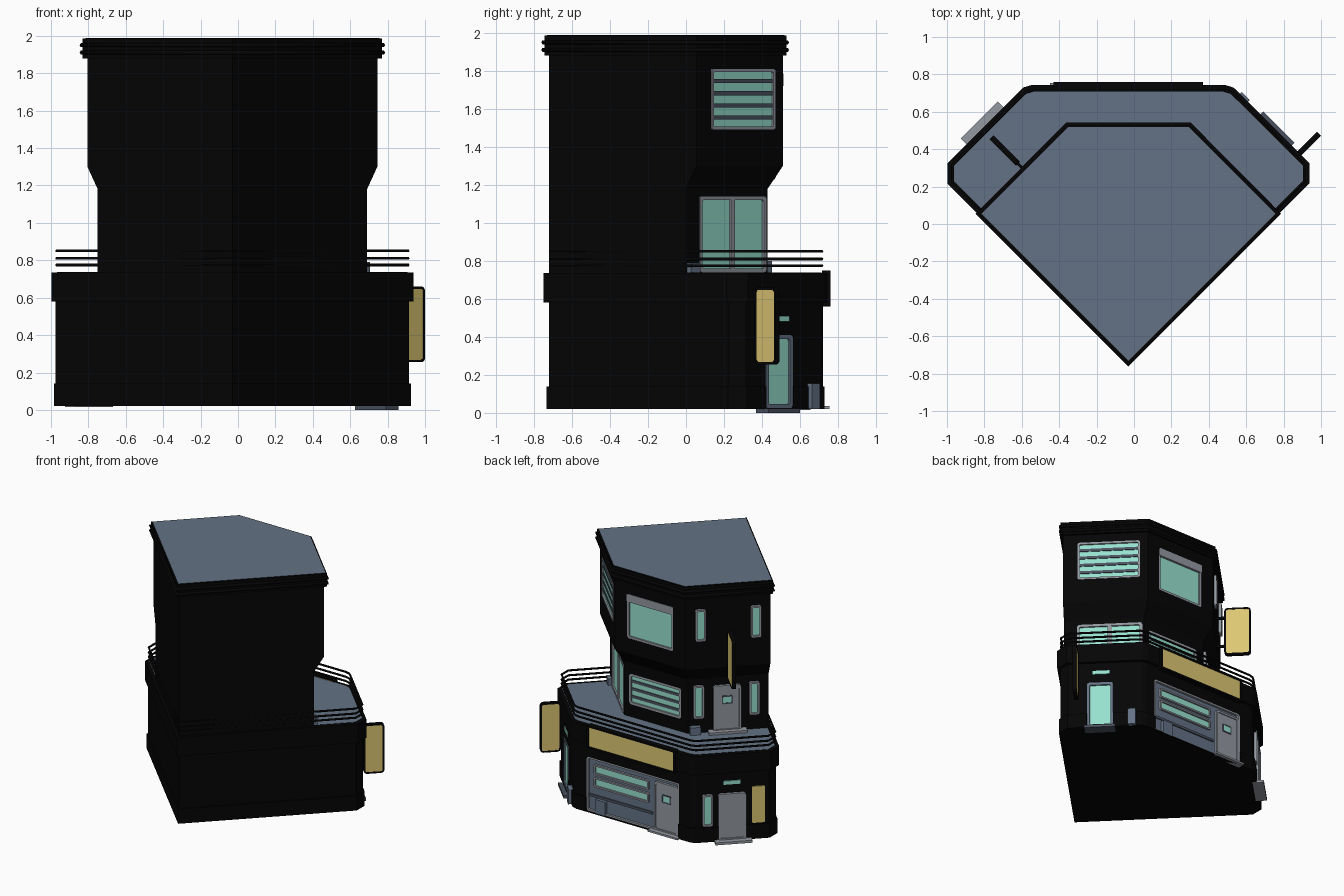
import bpy, bmesh, math
from mathutils import Matrix, Vector

if "Cube" in bpy.data.objects:
    bpy.data.objects.remove(bpy.data.objects["Cube"])

def material(name, rgb):
    m = bpy.data.materials.new(name)
    m.diffuse_color = (*rgb, 1)
    m.use_nodes = True
    m.node_tree.nodes["Principled BSDF"].inputs["Base Color"].default_value = m.diffuse_color
    return m

BLACK = material("black_wall", (.0015, .0015, .0015))
SLATE = material("slate", (.125, .168, .235))
DARK = material("dark_slate", (.07, .085, .115))
GRAY = material("gray_metal", (.29, .31, .35))
GLASS = material("pale_green_glass", (.31, .75, .62))
YELLOW = material("yellow_sign", (.72, .57, .17))
CX, S = -.03, math.sqrt(2)          # symmetry axis of the building

def finish(name, bm, *mats):
    bmesh.ops.recalc_face_normals(bm, faces=bm.faces)
    me = bpy.data.meshes.new(name)
    bm.to_mesh(me)
    bm.free()
    for m in mats:
        me.materials.append(m)
    ob = bpy.data.objects.new(name, me)
    bpy.context.collection.objects.link(ob)
    return ob

def mirrored(half):
    """Half outline from the front corner to the back, mirrored about CX."""
    pts = half + [(-x, y) for x, y in reversed(half) if x > 0]
    return [(x + CX, y) for x, y in pts]

def ground(o):
    f, r, side, back = .72 + S*o, 1.262 + S*o, .945 + o, .72 + o
    c = r - back
    return mirrored([(0, -f), (side, side - f), (side, r - side),
                     (c + .03, back - .03), (c + .01, back - .012), (c - .03, back)])

def upper(o, r=.83, back=.51):
    f, r, back = .72 + S*o, r + S*o, back + o
    return mirrored([(0, -f), ((f + r)/2, (r - f)/2), (r - back, back)])

def loft(name, rings, top=BLACK):
    bm = bmesh.new()
    loops = [[bm.verts.new((x, y, z)) for x, y in p] for p, z in rings]
    n = len(loops[0])
    for a, b in zip(loops, loops[1:]):
        for i in range(n):
            bm.faces.new((a[i], a[(i+1) % n], b[(i+1) % n], b[i]))
    bm.faces.new(loops[0])
    bm.faces.new(loops[-1]).material_index = 1
    return finish(name, bm, BLACK, top)

def rail(name, pts, z, r):
    cu = bpy.data.curves.new(name, 'CURVE')
    cu.dimensions, cu.bevel_depth, cu.bevel_resolution = '3D', r, 1
    sp = cu.splines.new('POLY')
    sp.points.add(len(pts) - 1)
    for p, (x, y) in zip(sp.points, pts):
        p.co = (x, y, z, 1)
    sp.use_cyclic_u = True
    cu.materials.append(BLACK)
    bpy.context.collection.objects.link(bpy.data.objects.new(name, cu))

# Wall frames: local x runs right along the wall, y up, z outward
H = 1/S
FACES = {"right": (-H, H), "back": (-1, 0), "left": (-H, -H)}

def frame(face, d, sideways=False, t=0):
    tx, ty = FACES[face]
    n = Vector((ty, -tx, 0))
    tau = Vector((tx, ty, 0))
    org = Vector((CX, 0, 0)) + n*d + tau*t
    x = n if sideways else tau
    z = Vector((x.y, -x.x, 0))
    return Matrix(((x.x, 0, z.x, org.x), (x.y, 0, z.y, org.y), (0, 1, 0, 0), (0, 0, 0, 1)))

def rounded(x0, x1, y0, y1, r):
    pts = []
    for cx, cy, a0 in ((x1-r, y1-r, 0), (x0+r, y1-r, 90), (x0+r, y0+r, 180), (x1-r, y0+r, 270)):
        for k in range(4 if r > 0 else 1):
            a = math.radians(a0 + 30*k)
            pts.append((cx + r*math.cos(a), cy + r*math.sin(a)))
    return pts

def plate(name, M, box, mat, z0=-.01, z1=.01, r=0.0):
    bm = bmesh.new()
    p = rounded(*box, r)
    a, b = [[bm.verts.new(M @ Vector((x, y, z))) for x, y in p] for z in (z0, z1)]
    for i in range(len(p)):
        j = (i + 1) % len(p)
        bm.faces.new((a[i], a[j], b[j], b[i]))
    bm.faces.new(a)
    bm.faces.new(b)
    return finish(name, bm, mat)

def recess(ob, M, box):
    """Cut a shallow opening: floor at local z = 0."""
    cut = plate("cutter", M, box, BLACK, 0, .2)
    cut.hide_render = True
    mod = ob.modifiers.new("recess", 'BOOLEAN')
    mod.operation, mod.solver, mod.object = 'DIFFERENCE', 'EXACT', cut
    me = bpy.data.meshes.new_from_object(ob.evaluated_get(bpy.context.evaluated_depsgraph_get()))
    ob.modifiers.clear()
    ob.data = me
    bpy.data.objects.remove(cut)

def ring(name, M, box, w, mat, z0=-.01, z1=.02, r=.015):
    bm = bmesh.new()
    x0, x1, y0, y1 = box
    o = rounded(*box, r)
    q = rounded(x0+w, x1-w, y0+w, y1-w, max(r*.6, .002))
    ls = [[bm.verts.new(M @ Vector((x, y, z))) for x, y in p]
          for p, z in ((o, z0), (o, z1), (q, z1), (q, z0))]
    for k in range(4):
        a, b = ls[k], ls[(k+1) % 4]
        for i in range(len(o)):
            j = (i + 1) % len(o)
            bm.faces.new((a[i], a[j], b[j], b[i]))
    return finish(name, bm, mat)

def window(name, M, box, w=.016, slats=0, mullion=False, trim=GRAY):
    x0, x1, y0, y1 = box
    ring(name + "_frame", M, box, w, trim)
    plate(name + "_glass", M, (x0+w*.8, x1-w*.8, y0+w*.8, y1-w*.8), GLASS, -.01, .008)
    for i in range(slats):
        y = y0 + (y1-y0)*(i+1)/(slats+1)
        plate(name + "_slat", M, (x0+w, x1-w, y-.011, y+.011), DARK, 0, .014)
    if mullion:
        m = (x0+x1)/2
        plate(name + "_mullion", M, (m-.016, m+.016, y0, y1), GRAY, 0, .018)

def door(name, M, box, peep=False):
    x0, x1, y0, y1 = box
    ring(name + "_frame", M, box, .016, GRAY, z1=.022, r=.02)
    plate(name + "_leaf", M, (x0+.014, x1-.014, y0+.01, y1-.014), GRAY, -.01, .014)
    if peep:
        m, y = (x0+x1)/2, y0 + (y1-y0)*.68
        ring(name + "_peephole_trim", M, (m-.042, m+.042, y-.034, y+.034), .01, DARK, 0, .019, .01)
        plate(name + "_peephole", M, (m-.034, m+.034, y-.026, y+.026), GLASS, 0, .017)

def blade(name, face, d0, d1, t, z0, z1, wall):
    M = frame(face, 0, True, t)
    ring(name + "_rim", M, (d0, d1, z0, z1), .013, BLACK, -.015, .015, .025)
    plate(name + "_panel", M, (d0+.011, d1-.011, z0+.011, z1-.011), YELLOW, -.013, .013, .012)
    for z in (z0 + .08, z1 - .08):
        plate(name + "_bracket", M, (wall, d0+.01, z-.01, z+.01), BLACK, -.008, .008)

# Main masses
base = loft("ground_floor", [(ground(.01), .02), (ground(.01), .14), (ground(0), .14), (ground(0), .58),
                             (ground(.022), .58), (ground(.022), .735)], BLACK)
loft("terrace_floor", [(ground(-.008), .72), (ground(-.008), .738)], SLATE)
block = loft("upper_floor", [(upper(0, .72, .43), .73), (upper(0, .72, .43), 1.18), (upper(0), 1.30),
                             (upper(0), 1.88), (upper(.018), 1.88), (upper(.018), 1.985)], BLACK)
loft("roof", [(upper(.008), 1.97), (upper(.008), 1.989)], SLATE)
for z in (.775, .81, .85):
    rail("terrace_rail", ground(-.005), z, .008)
for z in (1.91, 1.95):
    rail("roof_band", upper(.021), z, .012)

G, LO, UP = .892, .509, .587         # wall distances from the axis

# Back right wall
M = frame("right", UP - .015)
window("louvre_window", M, (-.40, .075, 1.49, 1.81), slats=4)
recess(block, M, (-.40, .075, 1.49, 1.81))
M = frame("right", LO - .015)
window("balcony_window", M, (-.41, .085, .74, 1.14), .02, mullion=True)
recess(block, M, (-.41, .085, .745, 1.14))
M = frame("right", LO)
plate("vent_box", M, (-.50, -.43, .735, .79), SLATE, 0, .03)
M = frame("right", G - .015)
window("right_door", M, (-.302, -.102, .025, .41), .022, trim=SLATE)
recess(base, M, (-.302, -.102, .025, .41))
M = frame("right", G)
plate("right_door_lamp", M, (-.26, -.13, .48, .51), GLASS, 0, .008)
plate("right_step", M, (-.32, -.085, 0, .022), DARK, -.05, .043)
plate("right_box", M, (.01, .07, .02, .155), SLATE, 0, .035, .008)
blade("lower_blade_sign", "right", .905, 1.062, -.38, .255, .66, .88)

# Back wall
M = frame("back", .487)
window("picture_window", M, (-.21, .21, 1.42, 1.78), .018)
plate("picture_window_awning", M, (-.21, .21, 1.72, 1.785), GRAY, 0, .026, .01)
recess(block, M, (-.21, .21, 1.42, 1.785))
M = frame("back", .41)
window("slatted_window", M, (-.245, .225, .84, 1.09), .018, slats=3)
recess(block, M, (-.245, .225, .84, 1.09))
M = frame("back", .695)
recess(base, M, (-.43, .41, .025, .47))
plate("shopfront", M, (-.43, .41, .025, .47), SLATE, -.01, .004)
ring("shopfront_trim", M, (-.43, .41, .025, .47), .014, GRAY, 0, .022)
for z in (.24, .345):
    window("strip_window", M, (-.37, .13, z-.008, z+.073), .013)
plate("shopfront_sill", M, (-.42, .16, .145, .165), DARK, 0, .014)
door("shop_door", M, (.18, .40, .03, .43), True)
plate("shop_step", M, (.15, .42, .02, .035), GRAY, 0, .06)
plate("shop_box", M, (-.35, -.26, .025, .14), SLATE, 0, .03, .008)
M = frame("back", .735)
ring("shop_sign_rim", M, (-.40, .40, .56, .75), .016, BLACK, -.02, .025, .008)
plate("shop_sign", M, (-.39, .39, .57, .74), YELLOW, -.02, .018)

# Back left wall
M = frame("left", UP)
for t in (-.02, .40):
    window("slim_window_top", M, (t-.04, t+.04, 1.53, 1.79), .015)
    window("slim_window_middle", frame("left", LO), (t-.04, t+.04, .86, 1.13), .015)
M = frame("left", LO)
door("terrace_door", M, (.09, .30, .745, 1.12), True)
plate("terrace_step", M, (.05, .34, .735, .757), GRAY, 0, .06)
plate("terrace_box", M, (-.09, -.01, .735, .80), SLATE, 0, .04)
blade("upper_blade_sign", "left", .645, .845, .19, 1.225, 1.63, .57)
M = frame("left", G)
door("left_door", M, (.06, .27, .03, .41))
plate("left_door_lamp", M, (.10, .23, .48, .51), GLASS, 0, .008)
plate("left_step", M, (.03, .31, .015, .035), GRAY, -.02, .065)
window("slim_window_ground", M, (-.06, .02, .15, .41), .015)
plate("poster", M, (.315, .415, .15, .45), YELLOW, 0, .009, .012)
